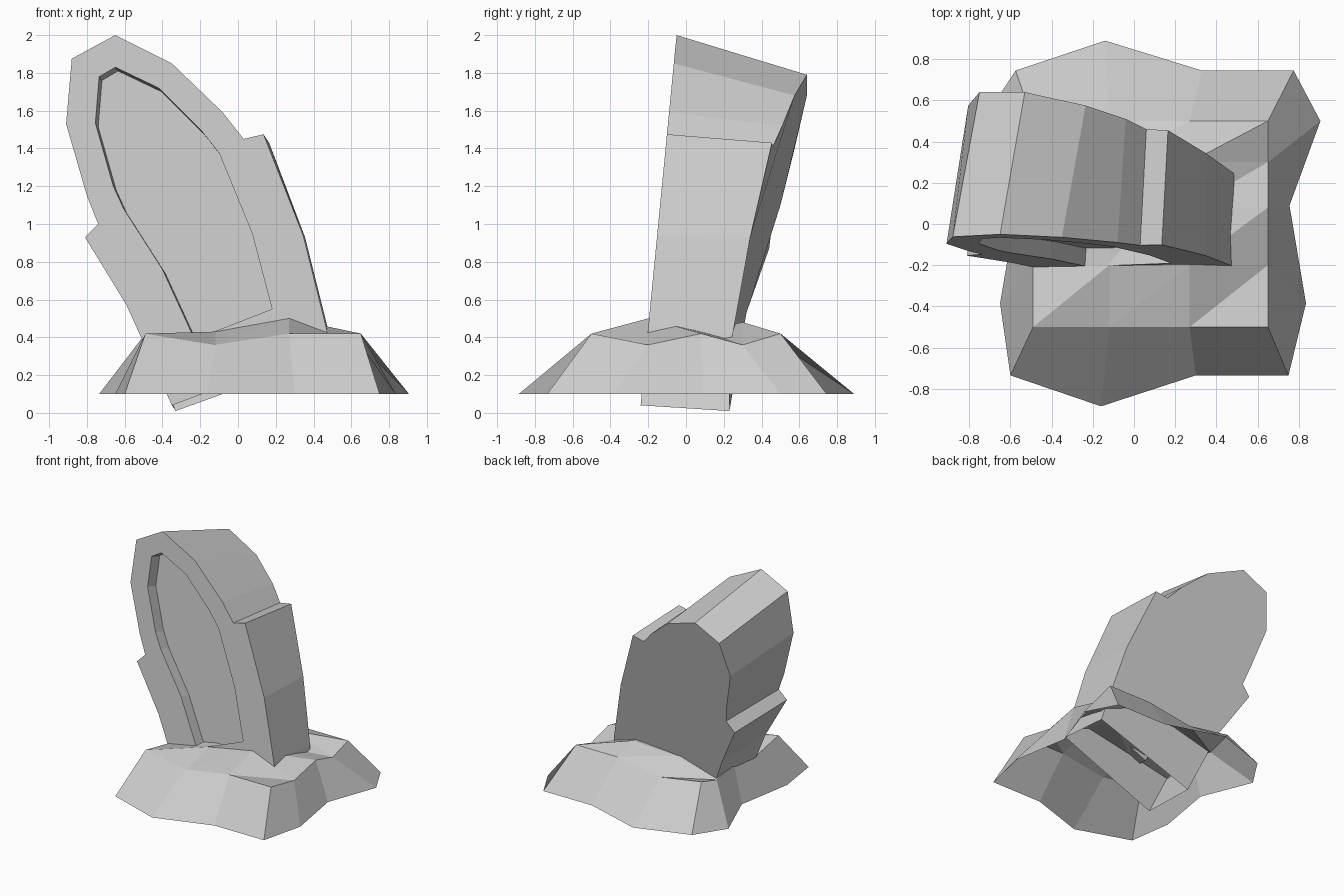
import bpy, bmesh

cube = bpy.data.objects.get("Cube")
if cube:
    bpy.data.objects.remove(cube, do_unlink=True)

# One grey for everything
grey = bpy.data.materials.new("stone grey")
grey.use_nodes = True
colour = (0.6, 0.6, 0.6, 1)
grey.diffuse_color = colour
grey.node_tree.nodes["Principled BSDF"].inputs["Base Color"].default_value = colour


def finish(bm, name):
    mesh = bpy.data.meshes.new(name)
    bm.to_mesh(mesh)
    bm.free()
    mesh.materials.append(grey)
    obj = bpy.data.objects.new(name, mesh)
    bpy.context.collection.objects.link(obj)
    return obj


def front_point(x, z):
    # The stone's front plane leans back
    return (x, -0.05 - (2 - z) * 0.097, z)


def ring_edges(bm, ring):
    return [bm.edges.new((a, b)) for a, b in zip(ring, ring[1:] + ring[:1])]


def bridge(bm, ring_a, ring_b, skip=()):
    n = len(ring_a)
    for i in range(n):
        if i not in skip:
            j = (i + 1) % n
            bm.faces.new((ring_a[i], ring_a[j], ring_b[j], ring_b[i]))


# Gravestone: front outline (x, z) matched with back outline (x, y, z)
outline = [
    ((-0.35, 0.04), (-0.33, 0.23, 0.01)),
    ((0.49, 0.35), (0.50, 0.22, 0.31)),
    ((0.465, 0.46), (0.48, 0.25, 0.43)),
    ((0.345, 0.94), (0.355, 0.34, 0.93)),
    ((0.135, 1.475), (0.165, 0.455, 1.43)),
    ((0.03, 1.45), (0.06, 0.46, 1.41)),
    ((-0.08, 1.59), (-0.04, 0.51, 1.52)),
    ((-0.35, 1.85), (-0.235, 0.575, 1.68)),
    ((-0.65, 2.0), (-0.53, 0.64, 1.79)),
    ((-0.88, 1.875), (-0.75, 0.64, 1.68)),
    ((-0.91, 1.53), (-0.805, 0.575, 1.4)),
    ((-0.80, 1.15), (-0.72, 0.50, 1.1)),
    ((-0.74, 1.0), (-0.68, 0.45, 0.95)),
    ((-0.81, 0.93), (-0.75, 0.44, 0.87)),
    ((-0.59, 0.57), (-0.55, 0.32, 0.53)),
]
panel = [(-0.23, 0.39), (0.18, 0.55), (0.075, 0.95), (-0.1, 1.375),
         (-0.19, 1.49), (-0.42, 1.72), (-0.65, 1.83), (-0.735, 1.78),
         (-0.755, 1.535), (-0.66, 1.2), (-0.605, 1.08), (-0.4, 0.76)]

bm = bmesh.new()
front = [bm.verts.new(front_point(*f)) for f, b in outline]
back = [bm.verts.new(b) for f, b in outline]
rim = [bm.verts.new(front_point(*p)) for p in panel]
floor = [bm.verts.new((v.co.x + 0.015, v.co.y + 0.085, v.co.z - 0.02)) for v in rim]
edges = ring_edges(bm, front) + ring_edges(bm, rim)
bmesh.ops.triangle_fill(bm, use_beauty=True, edges=edges, normal=(0, -1, 0.1))
bridge(bm, front, back, skip=(0,))   # underside stays open
bridge(bm, rim, floor)
bm.faces.new(floor)
bm.faces.new(back[::-1])
bmesh.ops.recalc_face_normals(bm, faces=bm.faces)
finish(bm, "gravestone")

# Earth mound: uneven top grid, flared skirt, open below
xs = [-0.49, -0.12, 0.27, 0.65]
ys = [-0.5, -0.2, 0.08, 0.3, 0.5]
heights = [
    [0.42, 0.36, 0.42, 0.42],
    [0.36, 0.43, 0.50, 0.36],
    [0.42, 0.43, 0.44, 0.42],
    [0.36, 0.46, 0.48, 0.36],
    [0.42, 0.36, 0.42, 0.42],
]
foot = [(-0.6, -0.735), (-0.16, -0.885), (0.3, -0.735), (0.75, -0.735),
        (0.835, -0.385), (0.755, 0.09), (0.905, 0.5), (0.775, 0.745),
        (0.33, 0.745), (-0.14, 0.89), (-0.575, 0.745),
        (-0.735, 0.5), (-0.57, 0.09), (-0.65, -0.385)]

bm = bmesh.new()
grid = [[bm.verts.new((x, y, z)) for x, z in zip(xs, row)]
        for y, row in zip(ys, heights)]
for r in range(4):
    for c in range(3):
        a, b = grid[r][c], grid[r][c + 1]
        d, e = grid[r + 1][c], grid[r + 1][c + 1]
        bm.faces.new((a, b, e))
        bm.faces.new((a, e, d))
top_ring = (grid[0] + [row[3] for row in grid[1:]]
            + grid[4][2::-1] + [row[0] for row in grid[3:0:-1]])
foot_ring = [bm.verts.new((x, y, 0.1)) for x, y in foot]
bridge(bm, foot_ring, top_ring)
finish(bm, "earth_mound")
